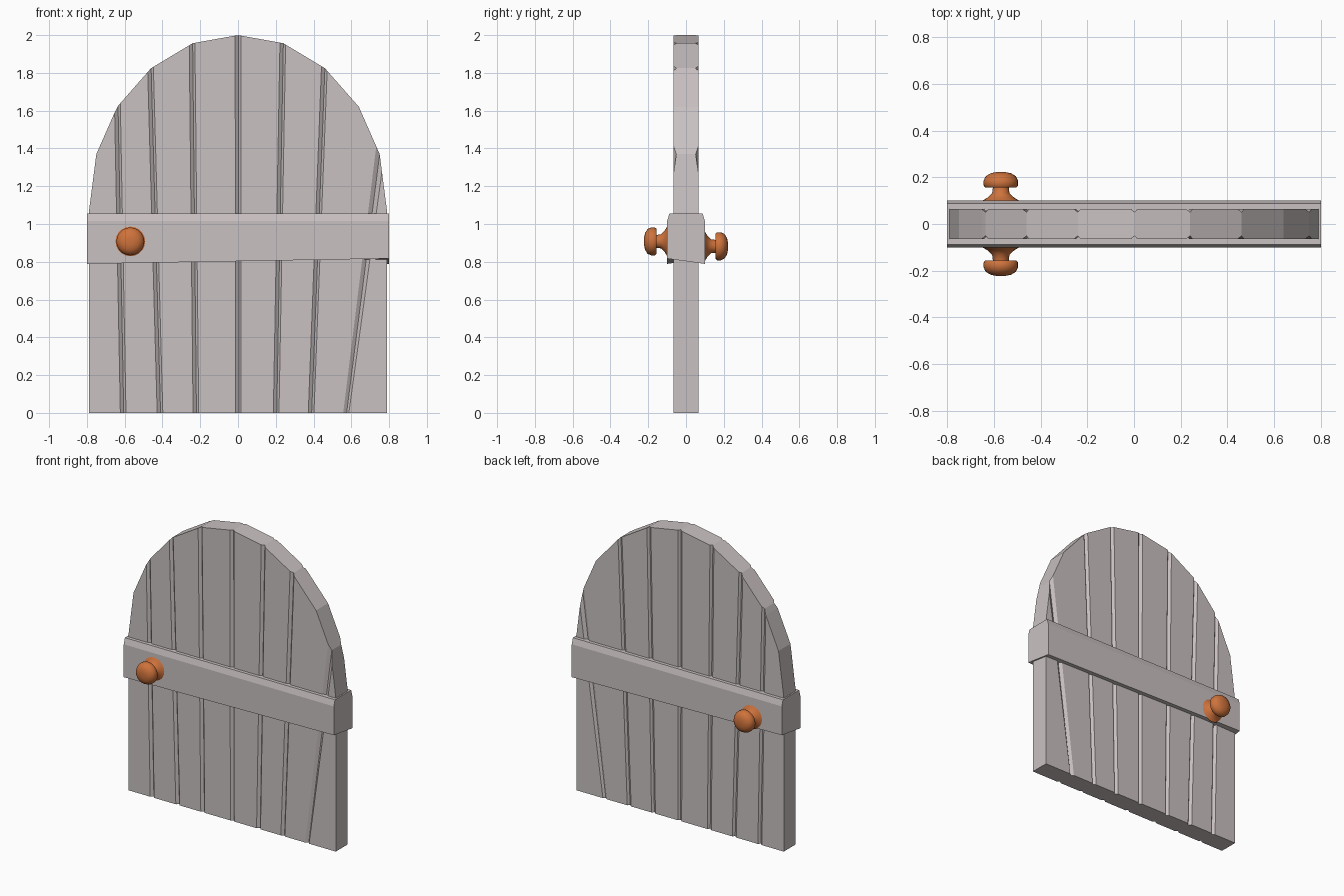
import bpy, bmesh, math

if "Cube" in bpy.data.objects:
    bpy.data.objects.remove(bpy.data.objects["Cube"])


def material(name, rgb):
    m = bpy.data.materials.new(name)
    m.diffuse_color = (*rgb, 1)
    m.use_nodes = True
    m.node_tree.nodes["Principled BSDF"].inputs["Base Color"].default_value = m.diffuse_color
    return m


def finish(bm, name, mat):
    bmesh.ops.remove_doubles(bm, verts=bm.verts, dist=1e-5)
    bmesh.ops.recalc_face_normals(bm, faces=bm.faces)
    me = bpy.data.meshes.new(name)
    bm.to_mesh(me)
    bm.free()
    me.materials.append(mat)
    ob = bpy.data.objects.new(name, me)
    bpy.context.collection.objects.link(ob)
    return ob


def bridge(bm, rings):
    # Skin quads between successive cross-section rings and cap both ends
    vs = [[bm.verts.new(p) for p in r] for r in rings]
    n = len(rings[0])
    for a, b in zip(vs, vs[1:]):
        for i in range(n):
            j = (i + 1) % n
            bm.faces.new((a[i], a[j], b[j], b[i]))
    bm.faces.new(vs[0])
    bm.faces.new(vs[-1])


wood = material("grey wood", (0.59, 0.535, 0.535))
copper = material("copper", (0.62, 0.17, 0.045))

# Door leaf: arched top with V grooves between the planks
half = [(0.79, 1.06), (0.75, 1.37), (0.64, 1.62), (0.46, 1.825), (0.24, 1.957)]
arch = [(-x, z) for x, z in half] + [(0, 2.0)] + half[::-1]
grooves = [(-0.635, -0.605), (-0.46, -0.41), (-0.24, -0.22), (0.003, 0.005),
           (0.24, 0.205), (0.46, 0.39), (0.75, 0.575)]  # x at top, x at foot


def arch_z(x):
    for (x0, z0), (x1, z1) in zip(arch, arch[1:]):
        if x0 <= x <= x1:
            return z0 + (z1 - z0) * (x - x0) / (x1 - x0)


T, D = 0.065, 0.014
stations = [(-0.79, -0.79, T), (-0.75, -0.74, T)]
for top, foot in grooves:
    if top == 0.75:
        stations.append((0.64, 0.48, T))
    stations += [(top - 0.018, foot - 0.018, T), (top, foot, T - D),
                 (top + 0.012, foot + 0.012, T)]
stations.append((0.79, 0.79, T))
bm = bmesh.new()
bridge(bm, [[(foot, -y, 0), (top, -y, arch_z(top)), (top, y, arch_z(top)), (foot, y, 0)]
            for top, foot, y in stations])
finish(bm, "door_planks", wood)

# Cross beam: chamfered top, slightly twisted underside
bm = bmesh.new()
bridge(bm, [[(x, -0.1, 0.803 + s), (x, -0.1, 1.015), (x, -0.088, 1.056),
             (x, 0.088, 1.056), (x, 0.1, 1.015), (x, 0.1, 0.803 - s)]
            for x, s in ((-0.8, -0.014), (0.8, 0.014))])
finish(bm, "cross_beam", wood)

# Turned knobs on both sides
profile = [(0.082, 0.098), (0.058, 0.112), (0.037, 0.132), (0.034, 0.157),
           (0.066, 0.156), (0.074, 0.165), (0.074, 0.185), (0.065, 0.204),
           (0.044, 0.217), (0.02, 0.222)]
N = 20
for name, side, z in (("front_knob", -1, 0.908), ("back_knob", 1, 0.882)):
    bm = bmesh.new()
    bridge(bm, [[(-0.57 + r * math.cos(2 * math.pi * i / N), side * y,
                  z + r * math.sin(2 * math.pi * i / N)) for i in range(N)]
                for r, y in profile])
    ob = finish(bm, name, copper)
    bpy.ops.object.select_all(action='DESELECT')
    ob.select_set(True)
    bpy.context.view_layer.objects.active = ob
    bpy.ops.object.shade_smooth_by_angle(angle=math.radians(45))
